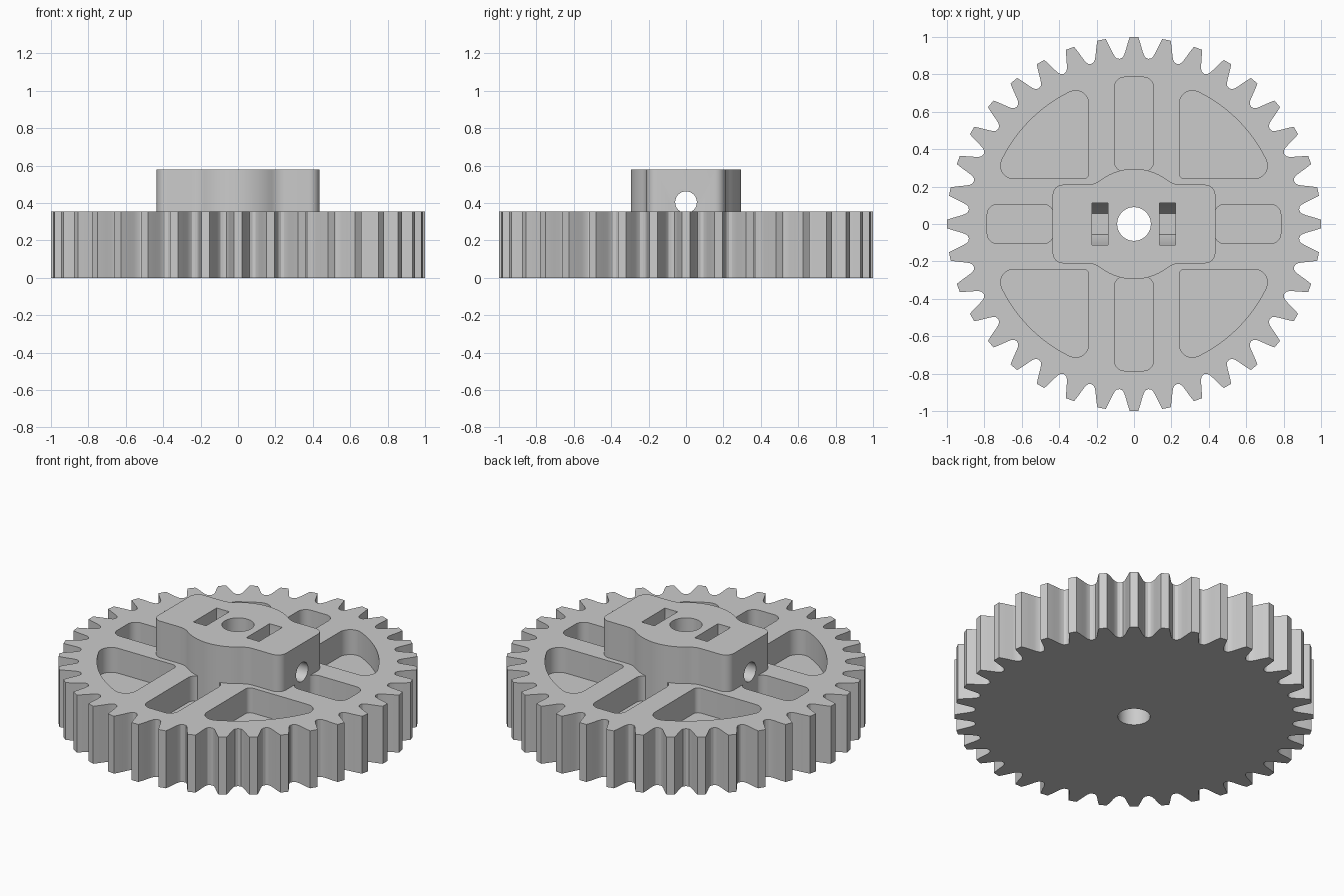
import bpy, bmesh
from math import cos, sin, pi, radians, sqrt, atan2
from mathutils import Matrix

cube = bpy.data.objects.get("Cube")
if cube:
    bpy.data.objects.remove(cube)

grey = bpy.data.materials.new("mid grey")
grey.use_nodes = True
colour = (0.6, 0.6, 0.6, 1)
grey.diffuse_color = colour
grey.node_tree.nodes["Principled BSDF"].inputs["Base Color"].default_value = colour

TOP, HUB_TOP, FLOOR = 0.353, 0.578, 0.2
SCREW_Z = 0.404


def arc(cx, cy, r, a0, a1, n=8):
    angles = [radians(a0 + (a1 - a0) * i / n) for i in range(n + 1)]
    return [(cx + r * cos(a), cy + r * sin(a)) for a in angles]


def prism(name, pts, lo, hi, matrix=None):
    """Extrude a closed outline from lo to hi, optionally turned by a matrix."""
    bm = bmesh.new()
    face = bm.faces.new([bm.verts.new((x, y, lo)) for x, y in pts])
    out = bmesh.ops.extrude_face_region(bm, geom=[face])
    new = [v for v in out["geom"] if isinstance(v, bmesh.types.BMVert)]
    bmesh.ops.translate(bm, verts=new, vec=(0, 0, hi - lo))
    if matrix:
        bm.transform(matrix)
    bmesh.ops.recalc_face_normals(bm, faces=bm.faces)
    mesh = bpy.data.meshes.new(name)
    bm.to_mesh(mesh)
    bm.free()
    mesh.materials.append(grey)
    obj = bpy.data.objects.new(name, mesh)
    bpy.context.collection.objects.link(obj)
    return obj


def combine(target, tool, operation):
    """Apply a boolean and discard the tool."""
    bpy.context.view_layer.objects.active = target
    mod = target.modifiers.new("boolean", "BOOLEAN")
    mod.operation, mod.solver, mod.object = operation, "EXACT", tool
    bpy.ops.object.modifier_apply(modifier=mod.name)
    bpy.data.objects.remove(tool)


def rounded_rect(x0, x1, y0, y1, r):
    return (arc(x1 - r, y1 - r, r, 0, 90) + arc(x0 + r, y1 - r, r, 90, 180)
            + arc(x0 + r, y0 + r, r, 180, 270) + arc(x1 - r, y0 + r, r, 270, 360))


# Toothed wheel: half a tooth as (degrees, radius), mirrored and repeated
TEETH = 36
half = [(1.3, 1), (1.8, 0.977), (2.3, 0.952), (2.9, 0.922), (3.4, 0.903),
        (4.0, 0.891), (5, 0.886)]
tooth = [(-a, r) for a, r in reversed(half[:-1])] + half
outline = []
for i in range(TEETH):
    for a, r in tooth:
        t = radians(a + 360 / TEETH * i)
        outline.append((r * cos(t), r * sin(t)))
gear = prism("gear_wheel", outline, 0, TOP)

# Straight pockets along both axes
for k in range(4):
    inner = 0.43 if k % 2 == 0 else 0.28
    pts = rounded_rect(inner, 0.785, -0.105, 0.105, 0.055)
    combine(gear, prism("straight_pocket", pts, FLOOR, 1,
                        Matrix.Rotation(k * pi / 2, 4, "Z")), "DIFFERENCE")

# Corner pockets bounded by two straight walls and an outer arc
edge, rim, fillet = 0.242, 0.785, 0.07
near = edge + fillet
far = sqrt((rim - fillet) ** 2 - near ** 2)
turn = atan2(near, far) * 180 / pi
corner = (arc(edge + 0.03, edge + 0.03, 0.03, 180, 270)
          + arc(far, near, fillet, -90, turn)
          + arc(0, 0, rim, turn, 90 - turn, 20)[1:-1]
          + arc(near, far, fillet, 90 - turn, 180))
for k in range(4):
    combine(gear, prism("corner_pocket", corner, FLOOR, 1,
                        Matrix.Rotation(k * pi / 2, 4, "Z")), "DIFFERENCE")

# Hub: round boss blended into a rectangular clamp block
hx, hy, hr, blend, bx = 0.435, 0.21, 0.295, 0.115, 0.25
by = hy + blend
a = atan2(by, bx) * 180 / pi
quarter = (arc(hx - 0.055, hy - 0.055, 0.055, 0, 90)
           + arc(bx, by, blend, 270, 180 + a)
           + arc(0, 0, hr, a, 90, 10)[1:])
left = [(-x, y) for x, y in reversed(quarter[:-1])]
upper = quarter + left
hub_outline = upper + [(-x, -y) for x, y in upper]
combine(gear, prism("hub", hub_outline, 0.1, HUB_TOP), "UNION")

# Shaft bore
combine(gear, prism("shaft_bore", arc(0, 0, 0.09, 0, 360, 48)[:-1], -1, 1), "DIFFERENCE")

# Nut slots: lower half of a hexagon, open at the top
nut = 0.1125
slot = arc(0, 0, nut, 180, 360, 3) + [(nut, 0.5), (-nut, 0.5)]
upright = Matrix(((0, 0, 1, 0), (1, 0, 0, 0), (0, 1, 0, SCREW_Z), (0, 0, 0, 1)))
for centre in (-0.181, 0.179):
    combine(gear, prism("nut_slot", slot, centre - 0.043, centre + 0.043, upright),
            "DIFFERENCE")

# Cross hole for the clamp screws
combine(gear, prism("screw_hole", arc(0, 0, 0.058, 0, 360, 32)[:-1], -0.45, 0.45, upright),
        "DIFFERENCE")

# Smooth shading with crisp edges
bpy.ops.object.select_all(action="DESELECT")
gear.select_set(True)
bpy.context.view_layer.objects.active = gear
bpy.ops.object.shade_smooth_by_angle(angle=radians(30))
